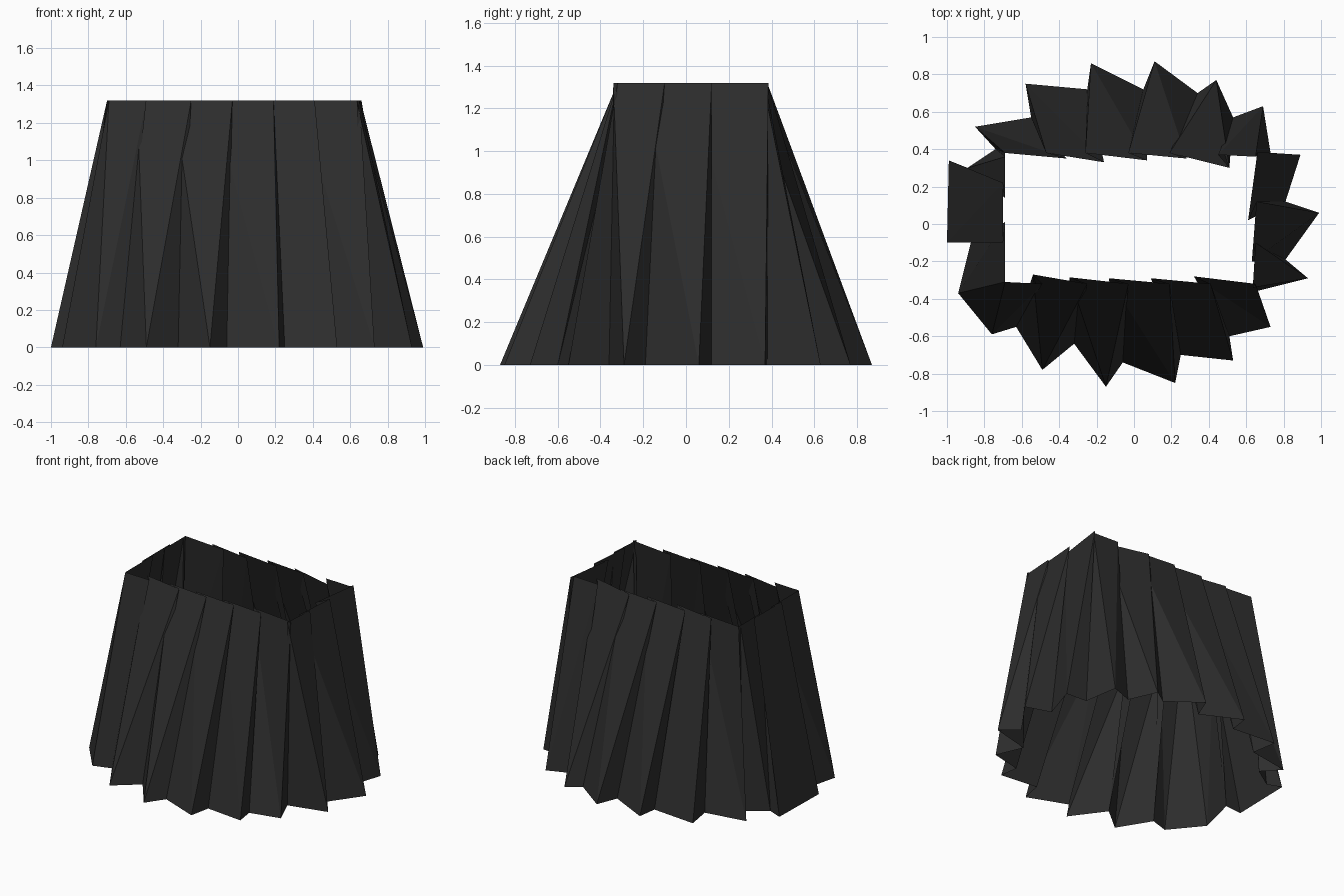
import bpy, bmesh

HEIGHT = 1.32

# pleat folds, counterclockwise: hem x, hem y, waist x, waist y
FOLDS = [
    # front
    (-.76, -.59, -.49, -.32), (-.63, -.55, -.54, -.27),
    (-.49, -.78, -.25, -.32), (-.32, -.64, -.345, -.285),
    (-.15, -.87, -.03, -.32), (-.06, -.74, -.135, -.29),
    (.22, -.85, .19, -.32), (.25, -.70, .09, -.29),
    (.53, -.73, .41, -.32), (.51, -.60, .32, -.28),
    # right
    (.73, -.55, .65, -.32), (.65, -.36, .635, -.34),
    (.93, -.29, .65, -.10), (.81, -.19, .63, -.20),
    (.99, .06, .655, .12), (.81, .12, .61, .02),
    (.89, .37, .66, .385), (.73, .38, .65, .36),
    # back
    (.69, .63, .45, .37), (.53, .57, .51, .30),
    (.44, .77, .19, .38), (.34, .70, .28, .35),
    (.11, .87, -.03, .38), (.05, .72, .07, .34),
    (-.23, .86, -.26, .38), (-.25, .72, -.16, .33),
    (-.58, .75, -.47, .38), (-.55, .57, -.36, .35),
    # left
    (-.85, .52, -.69, .38), (-.74, .40, -.69, .36),
    (-.89, .30, -.69, .14), (-.99, .34, -.70, .22),
    (-1.0, -.10, -.70, -.10), (-.87, -.09, -.69, .01),
    (-.94, -.37, -.69, -.31),
]

# dark cloth
cloth = bpy.data.materials.new("dark_cloth")
cloth.diffuse_color = (0.026, 0.026, 0.026, 1)

# pleated skirt: open shell lofted from hem to waist
bm = bmesh.new()
hem = [bm.verts.new((x, y, 0)) for x, y, _, _ in FOLDS]
waist = [bm.verts.new((x, y, HEIGHT)) for _, _, x, y in FOLDS]
n = len(FOLDS)
for i in range(n):
    j = (i + 1) % n
    bm.faces.new((hem[i], hem[j], waist[i]))
    bm.faces.new((hem[j], waist[j], waist[i]))
mesh = bpy.data.meshes.new("pleated_skirt")
bm.to_mesh(mesh)
bm.free()
mesh.materials.append(cloth)
skirt = bpy.data.objects.new("pleated_skirt", mesh)
bpy.context.collection.objects.link(skirt)
